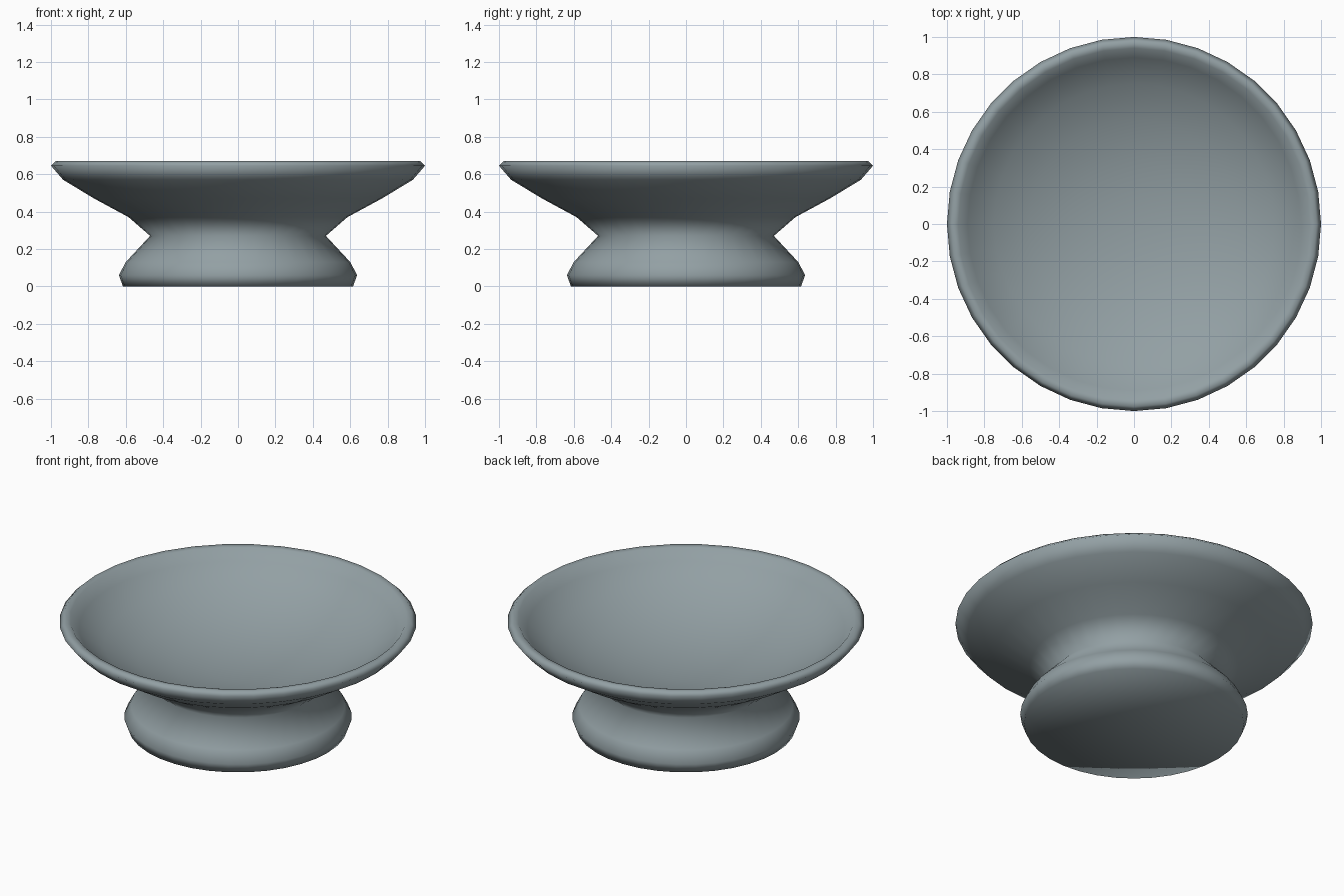
import bpy, bmesh, math

if "Cube" in bpy.data.objects:
    bpy.data.objects.remove(bpy.data.objects["Cube"])

SIDES = 36

# Flat colour
mat = bpy.data.materials.new("grey blue ceramic")
mat.diffuse_color = (0.29, 0.35, 0.37, 1)
mat.use_nodes = True
mat.node_tree.nodes["Principled BSDF"].inputs["Base Color"].default_value = mat.diffuse_color

# Half section: foot, waist, flared bowl, rim, hollow inside
profile = [(0, 0), (0.615, 0), (0.637, 0.06), (0.60, 0.13), (0.47, 0.27),
           (0.585, 0.37), (0.77, 0.47), (0.935, 0.57), (1.0, 0.645),
           (0.975, 0.67), (0.94, 0.665), (0.89, 0.605), (0.75, 0.51),
           (0.56, 0.425), (0.35, 0.37), (0.16, 0.345), (0, 0.34)]

# Lathe the section around z
bm = bmesh.new()
rings = []
for r, z in profile:
    if r == 0:
        rings.append([bm.verts.new((0, 0, z))])
    else:
        rings.append([bm.verts.new((r * math.cos(2 * math.pi * i / SIDES),
                                    r * math.sin(2 * math.pi * i / SIDES), z))
                      for i in range(SIDES)])
for a, b in zip(rings, rings[1:]):
    for i in range(SIDES):
        j = (i + 1) % SIDES
        if len(a) == 1:
            bm.faces.new((a[0], b[j], b[i]))
        elif len(b) == 1:
            bm.faces.new((a[i], a[j], b[0]))
        else:
            bm.faces.new((a[i], a[j], b[j], b[i]))
bmesh.ops.recalc_face_normals(bm, faces=bm.faces)
for f in bm.faces:
    f.smooth = True
mesh = bpy.data.meshes.new("footed_bowl")
bm.to_mesh(mesh)
bm.free()
mesh.materials.append(mat)
bowl = bpy.data.objects.new("footed_bowl", mesh)
bpy.context.collection.objects.link(bowl)
